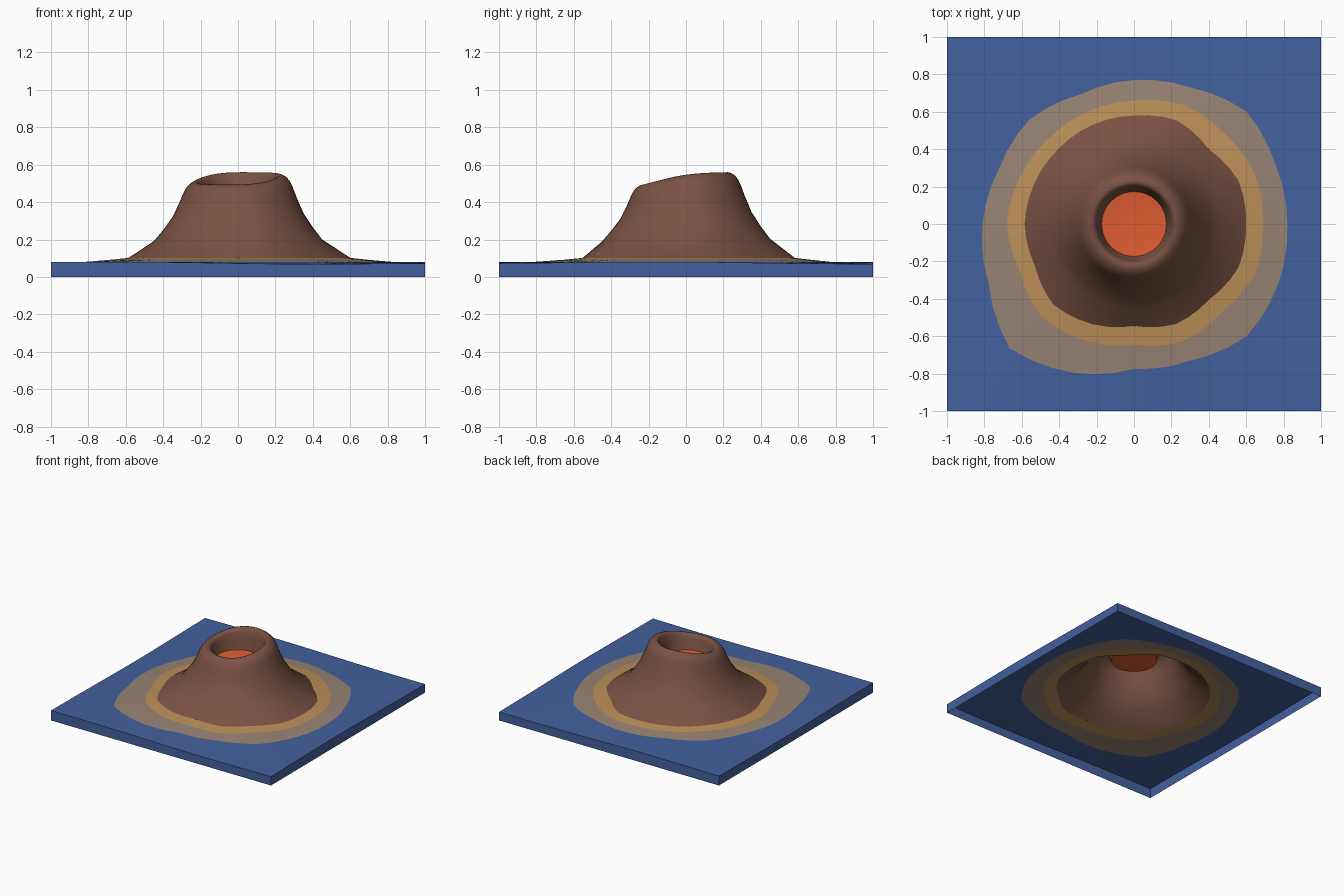
import bpy, math

if "Cube" in bpy.data.objects:
    bpy.data.objects.remove(bpy.data.objects["Cube"])

N = 48  # segments around the island
ANG = [2 * math.pi * i / N for i in range(N)]


def srgb(r, g, b):
    def lin(c):
        c /= 255
        return c / 12.92 if c <= 0.04045 else ((c + 0.055) / 1.055) ** 2.4
    return (lin(r), lin(g), lin(b), 1)


def material(name, rgb):
    m = bpy.data.materials.new(name)
    m.diffuse_color = srgb(*rgb)
    m.use_nodes = True
    m.node_tree.nodes["Principled BSDF"].inputs["Base Color"].default_value = m.diffuse_color
    return m


def wobbly(radii, z):
    """Irregular closed outline from evenly spaced radii, straight between them."""
    k = len(radii)
    ring = []
    for i, a in enumerate(ANG):
        t = i * k / N
        j = int(t)
        r = radii[j] + (radii[(j + 1) % k] - radii[j]) * (t - j)
        ring.append((r * math.cos(a), r * math.sin(a), z))
    return ring


def circle(r, zfun):
    return [(r * math.cos(a), r * math.sin(a), zfun(a)) for a in ANG]


def square(zfun):
    ring = []
    for a in ANG:
        s = 1 / max(abs(math.cos(a)), abs(math.sin(a)))
        ring.append((s * math.cos(a), s * math.sin(a), zfun(a)))
    return ring


def band(name, rings, mat, cap=False):
    """Bridge rings listed from outside to inside."""
    verts = [v for r in rings for v in r]
    faces = []
    for k in range(len(rings) - 1):
        for i in range(N):
            j = (i + 1) % N
            faces.append((k * N + i, k * N + j, (k + 1) * N + j, (k + 1) * N + i))
    if cap:
        faces.append(tuple(range((len(rings) - 1) * N, len(rings) * N)))
    me = bpy.data.meshes.new(name)
    me.from_pydata(verts, [], faces)
    me.materials.append(mat)
    ob = bpy.data.objects.new(name, me)
    bpy.context.collection.objects.link(ob)
    bpy.ops.object.select_all(action='DESELECT')
    ob.select_set(True)
    bpy.context.view_layer.objects.active = ob
    bpy.ops.object.shade_smooth_by_angle(angle=math.radians(40))
    return ob


# Shoreline outlines
rock_edge = wobbly([.60, .605, .565, .60, .58, .575, .57, .575,
                    .585, .575, .61, .58, .545, .58, .57, .605], .102)
sand_edge = wobbly([.69, .70, .685, .69, .66, .65, .645, .66,
                    .68, .66, .70, .675, .645, .68, .665, .70], .092)
shoal_edge = wobbly([.82, .82, .85, .79, .77, .75, .79, .78,
                     .81, .84, .94, .86, .775, .79, .85, .835], .081)


# Crater rim is higher at the back right
def rim(a):
    return .527 + .036 * math.cos(a - math.radians(65)) + .004 * math.cos(3 * a)


def slope_ring(r, f):
    return circle(r, lambda a: .1 + f * (rim(a) - .1))


# Sea slab: open below, with gently uneven top
sea_top = square(lambda a: .075 + .006 * math.sin(3 * a + 2))
band("sea", [square(lambda a: 0), sea_top, shoal_edge],
     material("sea_blue", (67, 97, 158)))

# Beach
band("shallow_sand", [shoal_edge, sand_edge], material("wet_sand", (152, 132, 116)))
band("beach", [sand_edge, rock_edge], material("dry_sand", (188, 144, 88)))

# Volcano cone, rounded lip and crater wall
profile = [(.45, .225), (.40, .37), (.35, .54), (.315, .72), (.293, .85), (.278, .92),
           (.26, .965), (.242, .99), (.225, 1), (.21, .985), (.2, .94), (.192, .85)]
lava_edge = circle(.173, lambda a: .385)
band("volcano_cone", [rock_edge] + [slope_ring(r, f) for r, f in profile] + [lava_edge],
     material("rock_brown", (122, 82, 67)))

# Lava pool
band("lava_pool", [lava_edge, circle(.1, lambda a: .378), circle(.04, lambda a: .376)],
     material("lava_orange", (222, 92, 50)), cap=True)
